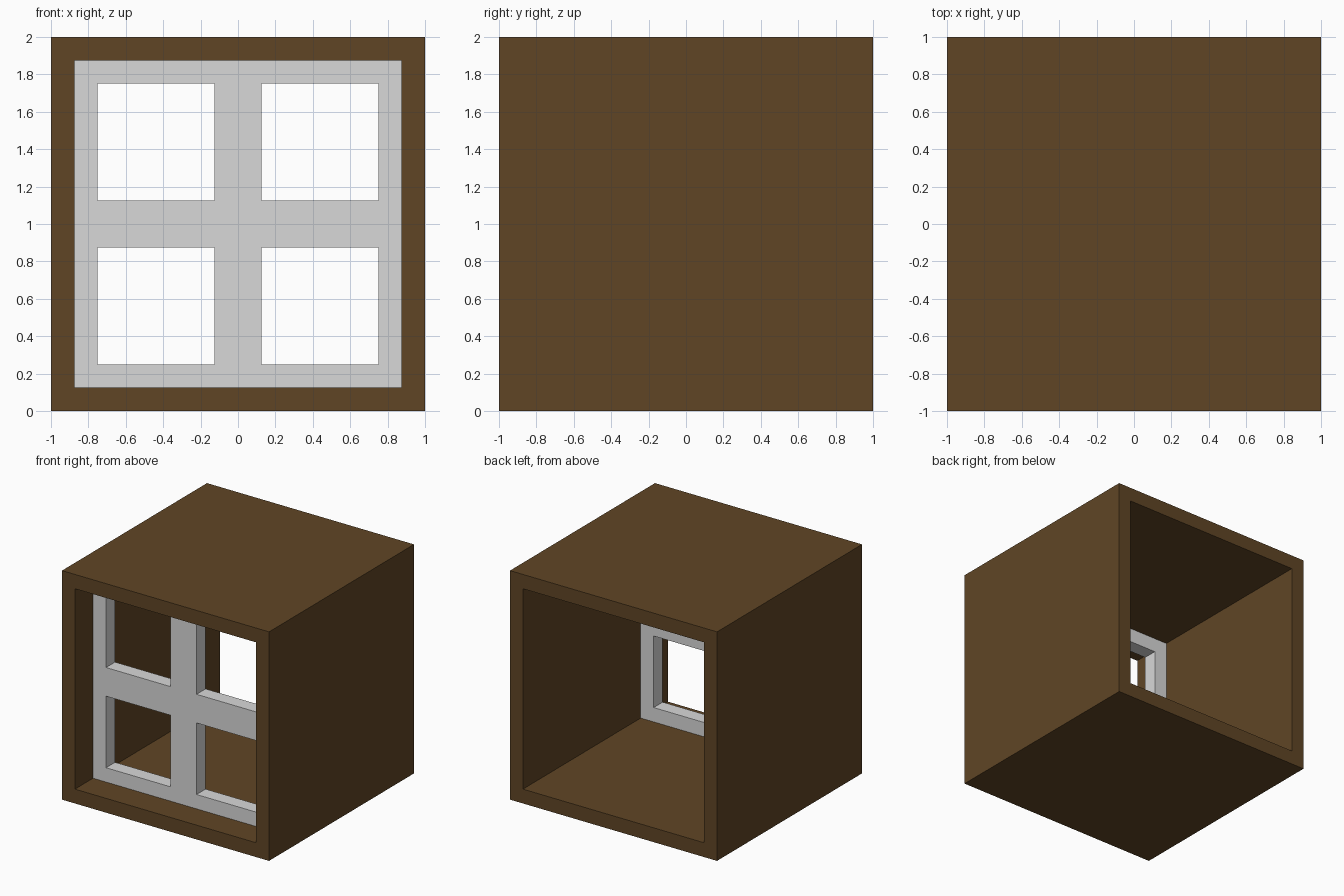
import bpy
import bmesh

cube = bpy.data.objects.get("Cube")
if cube:
    bpy.data.objects.remove(cube, do_unlink=True)


def make_material(name, colour):
    mat = bpy.data.materials.new(name)
    mat.use_nodes = True
    mat.diffuse_color = colour
    mat.node_tree.nodes["Principled BSDF"].inputs["Base Color"].default_value = colour
    return mat


def pierced_slab(name, cuts, is_hole, y_front, depth, mat):
    """Square slab split at the same cuts in x and z, with hole cells left out, extruded along y."""
    bm = bmesh.new()
    grid = [[bm.verts.new((x, y_front, z + 1)) for z in cuts] for x in cuts]
    cells = range(len(cuts) - 1)
    for i in cells:
        for j in cells:
            if not is_hole(i, j):
                bm.faces.new((grid[i][j], grid[i + 1][j], grid[i + 1][j + 1], grid[i][j + 1]))
    back = bmesh.ops.extrude_face_region(bm, geom=bm.faces[:], use_keep_orig=True)["geom"]
    bmesh.ops.translate(bm, vec=(0, depth, 0),
                        verts=[v for v in back if isinstance(v, bmesh.types.BMVert)])
    bmesh.ops.recalc_face_normals(bm, faces=bm.faces[:])
    mesh = bpy.data.meshes.new(name)
    bm.to_mesh(mesh)
    bm.free()
    mesh.materials.append(mat)
    obj = bpy.data.objects.new(name, mesh)
    bpy.context.collection.objects.link(obj)
    return obj


brown = make_material("dark brown wood", (0.117, 0.06, 0.0185, 1))
grey = make_material("light grey paint", (0.69, 0.69, 0.69, 1))

# Square casing, open at front and back
pierced_slab("casing", (-1, -0.875, 0.875, 1),
             lambda i, j: i == 1 and j == 1, -1, 2, brown)

# Recessed frame with four panes
pierced_slab("window_frame", (-0.875, -0.75, -0.125, 0.125, 0.75, 0.875),
             lambda i, j: i % 2 == 1 and j % 2 == 1, -0.75, 0.125, grey)
